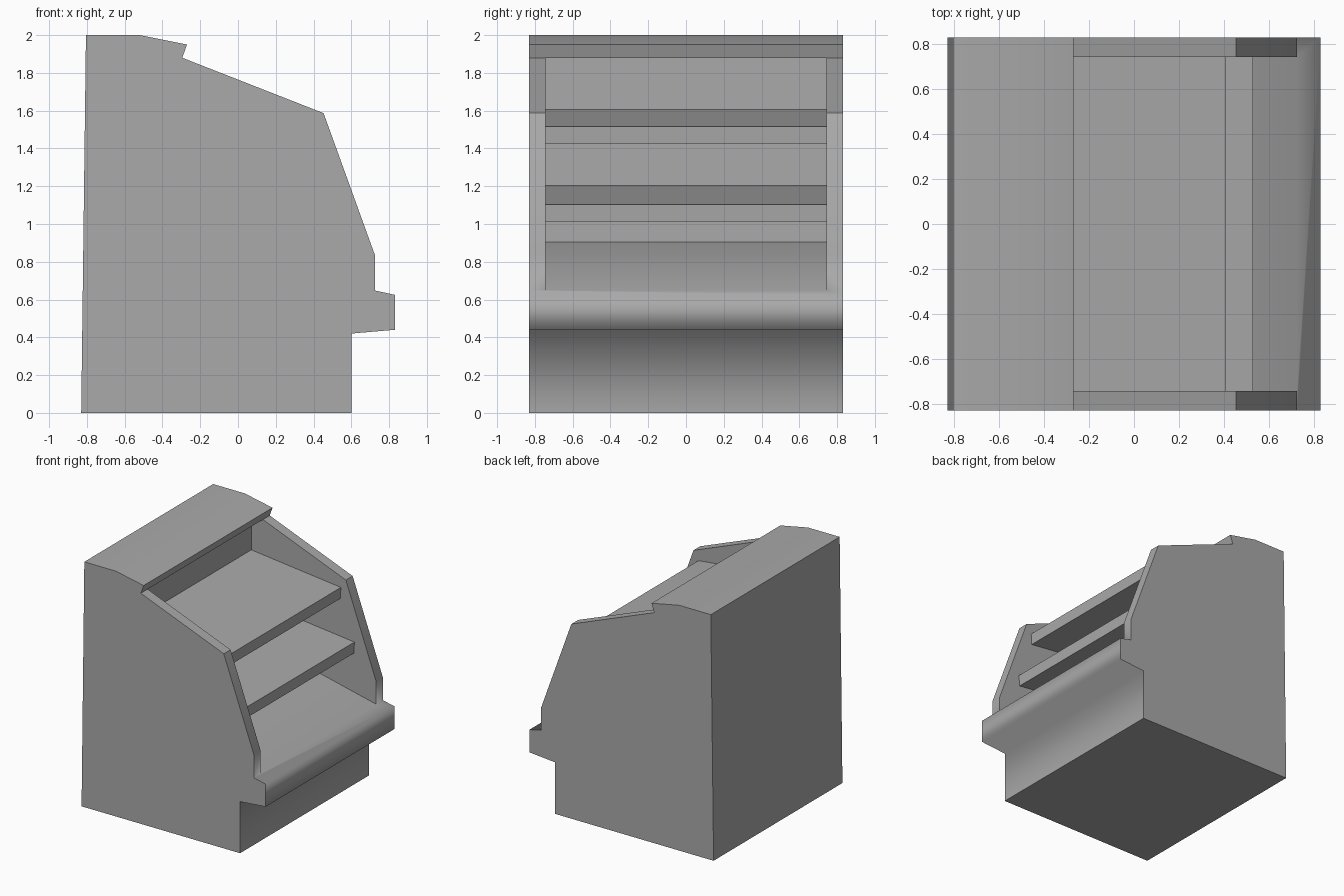
import bpy, bmesh, math

cube = bpy.data.objects.get("Cube")
if cube:
    bpy.data.objects.remove(cube)

HALF = 0.83      # half of the full width
INNER = 0.743    # half of the width between the side panels

grey = bpy.data.materials.new("plain_grey")
grey.use_nodes = True
colour = (0.4, 0.4, 0.4, 1)
grey.diffuse_color = colour
grey.node_tree.nodes["Principled BSDF"].inputs["Base Color"].default_value = colour


def finish(name, bm):
    """Turn a bmesh into a named object with the shared material."""
    bmesh.ops.recalc_face_normals(bm, faces=bm.faces[:])
    for face in bm.faces:
        face.smooth = True
    for edge in bm.edges:
        a, b = (v.co for v in edge.verts)
        along = abs(a.x - b.x) < 0.001 and abs(a.z - b.z) < 0.001
        lip = along and a.x > 0.55 and 0.4 < a.z < 0.7
        edge.smooth = lip or edge.calc_face_angle(math.pi) < math.radians(30)
    mesh = bpy.data.meshes.new(name)
    bm.to_mesh(mesh)
    bm.free()
    mesh.materials.append(grey)
    obj = bpy.data.objects.new(name, mesh)
    bpy.context.collection.objects.link(obj)
    return obj


def row(bm, points, y):
    return [bm.verts.new((x, y, z)) for x, z in points]


# Cabinet profile: foot, rounded lip, side panel edge, canopy, back
lower = [(-0.83, 0), (0.6, 0), (0.6, 0.42), (0.83, 0.44), (0.83, 0.625)]
panel = [(0.725, 0.648), (0.725, 0.835), (0.453, 1.587), (-0.295, 1.88)]
canopy = [(-0.27, 1.95), (-0.52, 2), (-0.805, 2)]
recess = [(-0.4, 1.9), (-0.4, 0.905)]
outline = lower + panel + canopy
first, last = len(lower), len(lower) + len(panel) - 1

bm = bmesh.new()
outer = [row(bm, outline, s * HALF) for s in (-1, 1)]
inner = [row(bm, panel + recess, s * INNER) for s in (-1, 1)]

# Outer side walls, inner side walls and panel rims
for out, inn in zip(outer, inner):
    bm.faces.new(out)
    bm.faces.new(inn)
    for i in range(len(panel) - 1):
        bm.faces.new((out[first + i], out[first + i + 1], inn[i + 1], inn[i]))

# Full-width faces, joined to the recess at the lip and the canopy
a, b = outer
p, q = inner
for i in range(len(outline)):
    j = (i + 1) % len(outline)
    if first <= i < last:
        continue
    loop = [a[i], a[j], b[j], b[i]]
    if j == first:
        loop[2:2] = [p[0], q[0]]
    if i == last:
        loop += [q[-3], p[-3]]
    bm.faces.new(loop)

# Canopy underside, back wall and sloping deck inside the recess
n = len(p)
for i in range(len(panel) - 1, n):
    j = (i + 1) % n
    bm.faces.new((p[i], p[j], q[j], q[i]))
finish("cabinet_body", bm)


def shelf(name, front, top_back, top_front, thick=0.092):
    """Gently sloping slab between the side panels."""
    points = [(-0.4, top_back), (front, top_front),
              (front - 0.005, top_front - thick), (-0.4, top_back - thick)]
    bm = bmesh.new()
    ends = [row(bm, points, s * INNER) for s in (-1, 1)]
    for end in ends:
        bm.faces.new(end)
    for i in range(4):
        j = (i + 1) % 4
        bm.faces.new((ends[0][i], ends[0][j], ends[1][j], ends[1][i]))
    finish(name, bm)


shelf("upper_shelf", 0.408, 1.605, 1.515)
shelf("lower_shelf", 0.53, 1.205, 1.102)
